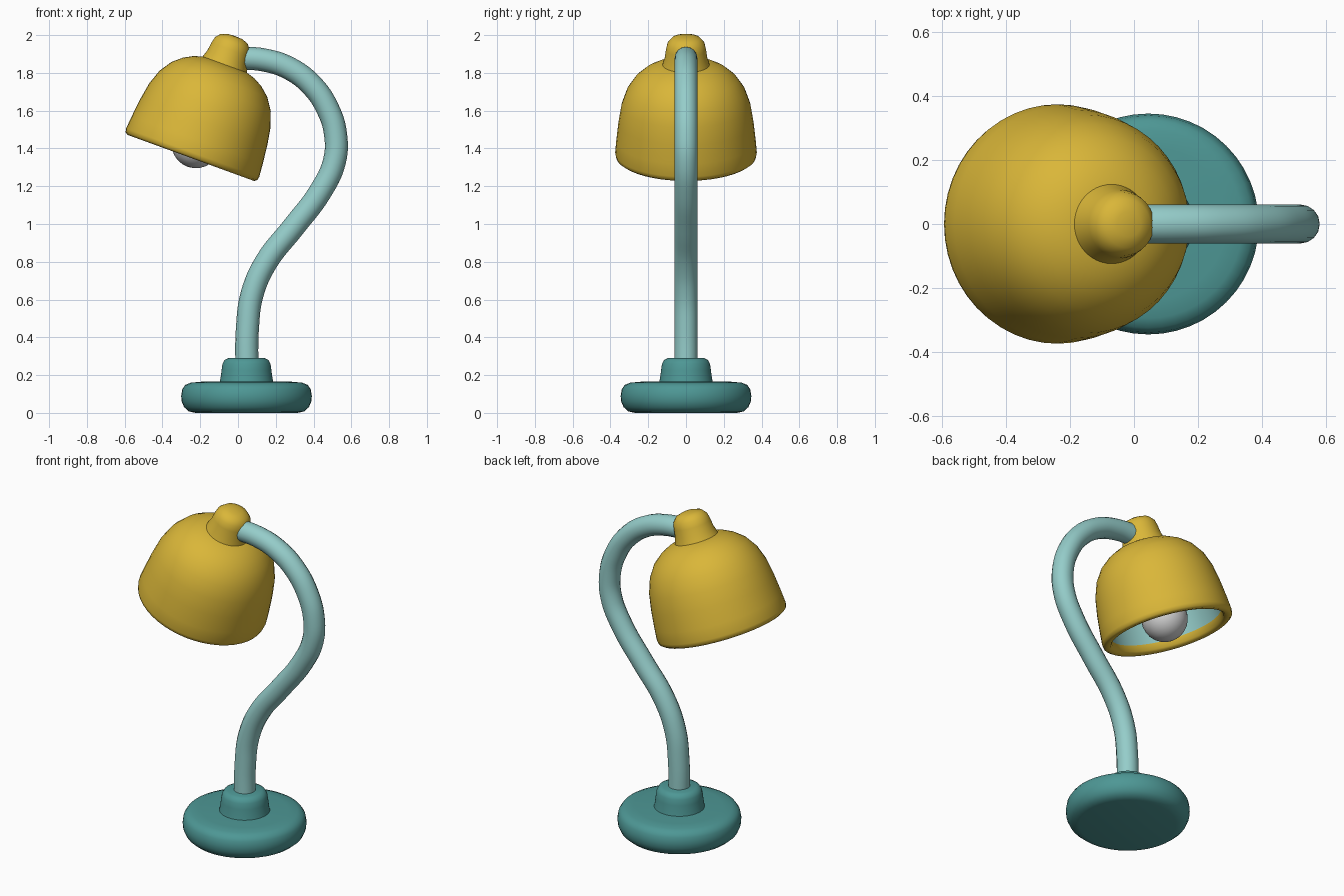
import bpy, bmesh, math
from mathutils import Matrix, Vector

if "Cube" in bpy.data.objects:
    bpy.data.objects.remove(bpy.data.objects["Cube"])


def material(name, rgb):
    m = bpy.data.materials.new(name)
    m.diffuse_color = (*rgb, 1)
    m.use_nodes = True
    m.node_tree.nodes["Principled BSDF"].inputs["Base Color"].default_value = m.diffuse_color
    return m


YELLOW = material("mustard yellow", (0.70, 0.47, 0.04))
TEAL = material("dark teal", (0.075, 0.31, 0.30))
PALE = material("pale teal", (0.30, 0.61, 0.59))
WHITE = material("bulb white", (0.66, 0.66, 0.66))


def smooth(ob, angle=50):
    bpy.ops.object.select_all(action='DESELECT')
    ob.select_set(True)
    bpy.context.view_layer.objects.active = ob
    bpy.ops.object.shade_smooth_by_angle(angle=math.radians(angle))


def lathe(name, profile, mats, origin, tilt=0, rule=None, steps=48):
    """Revolve (radius, height) points about z, then tilt about y and move."""
    bm = bmesh.new()
    vs = [bm.verts.new((r, 0, z)) for r, z in profile]
    es = [bm.edges.new(p) for p in zip(vs, vs[1:])]
    bmesh.ops.spin(bm, geom=vs + es, cent=(0, 0, 0), axis=(0, 0, 1),
                   angle=2 * math.pi, steps=steps)
    bmesh.ops.remove_doubles(bm, verts=bm.verts, dist=1e-4)
    bmesh.ops.recalc_face_normals(bm, faces=bm.faces)
    if rule:
        for f in bm.faces:
            f.material_index = rule(f)
    bm.transform(Matrix.Translation(Vector(origin)) @ Matrix.Rotation(math.radians(tilt), 4, 'Y'))
    me = bpy.data.meshes.new(name)
    bm.to_mesh(me)
    bm.free()
    for m in mats:
        me.materials.append(m)
    ob = bpy.data.objects.new(name, me)
    bpy.context.collection.objects.link(ob)
    smooth(ob)
    return ob


# Round foot and the collar that holds the stem
lathe("base", [(0, 0), (0.27, 0), (0.305, 0.008), (0.33, 0.03), (0.343, 0.06), (0.346, 0.09),
               (0.34, 0.125), (0.325, 0.148), (0.295, 0.16), (0.24, 0.165), (0, 0.165)],
      [TEAL], (0.045, 0, 0))
lathe("collar", [(0, 0.15), (0.145, 0.15), (0.138, 0.18), (0.132, 0.225), (0.127, 0.26),
                 (0.115, 0.281), (0.095, 0.29), (0, 0.29)], [TEAL], (0.045, 0, 0))

# Bent stem
path = [(0.047, 0.2), (0.05, 0.45), (0.075, 0.63), (0.15, 0.80), (0.295, 0.985),
        (0.435, 1.17), (0.51, 1.33), (0.517, 1.47), (0.475, 1.61), (0.39, 1.735),
        (0.27, 1.825), (0.14, 1.868), (-0.02, 1.88)]
cu = bpy.data.curves.new("stem", 'CURVE')
cu.dimensions = '3D'
cu.bevel_depth = 0.061
cu.bevel_resolution = 6
cu.resolution_u = 6
cu.use_fill_caps = True
sp = cu.splines.new('BEZIER')
sp.bezier_points.add(len(path) - 1)
for p, (x, z) in zip(sp.bezier_points, path):
    p.co = (x, 0, z)
    p.handle_left_type = p.handle_right_type = 'AUTO'
cu.materials.append(PALE)
stem = bpy.data.objects.new("stem", cu)
bpy.context.collection.objects.link(stem)
bpy.ops.object.select_all(action='DESELECT')
stem.select_set(True)
bpy.context.view_layer.objects.active = stem
bpy.ops.object.convert(target='MESH')
smooth(bpy.context.object)

# Tilted shade: outer shell, rolled rim, pale lining
RIM, TILT = (-0.25, 0, 1.35), 20
outer = [(0, 0.535), (0.11, 0.53), (0.17, 0.512), (0.22, 0.485), (0.27, 0.442), (0.313, 0.378),
         (0.342, 0.295), (0.358, 0.20), (0.369, 0.10), (0.375, 0.03), (0.371, 0.01), (0.357, 0.0)]
inner = [(0.335, 0.002), (0.322, 0.015), (0.317, 0.05), (0.31, 0.18), (0.295, 0.28),
         (0.262, 0.36), (0.20, 0.43), (0.11, 0.468), (0, 0.475)]


def lining(f):
    c = f.calc_center_median()
    return int(0.02 < c.z < 0.48 and math.hypot(c.x, c.y) < 0.318 and
               f.normal.dot(Vector((c.x, c.y, c.z - 0.1))) < 0)


lathe("shade", outer + inner, [YELLOW, PALE], RIM, TILT, lining)

# Knob joining shade and stem
lathe("shade_knob", [(0, 0.50), (0.13, 0.50), (0.122, 0.535), (0.112, 0.565), (0.106, 0.61),
                     (0.098, 0.645), (0.075, 0.672), (0.04, 0.684), (0, 0.686)],
      [YELLOW], RIM, TILT)

# Bulb with a neck running up into the shade
bulb = [(0.13 * math.sin(a), 0.08 - 0.13 * math.cos(a))
        for a in (math.radians(d) for d in range(0, 141, 14))]
lathe("bulb", bulb + [(0.06, 0.25), (0.06, 0.48), (0, 0.48)], [WHITE], RIM, TILT, steps=32)
